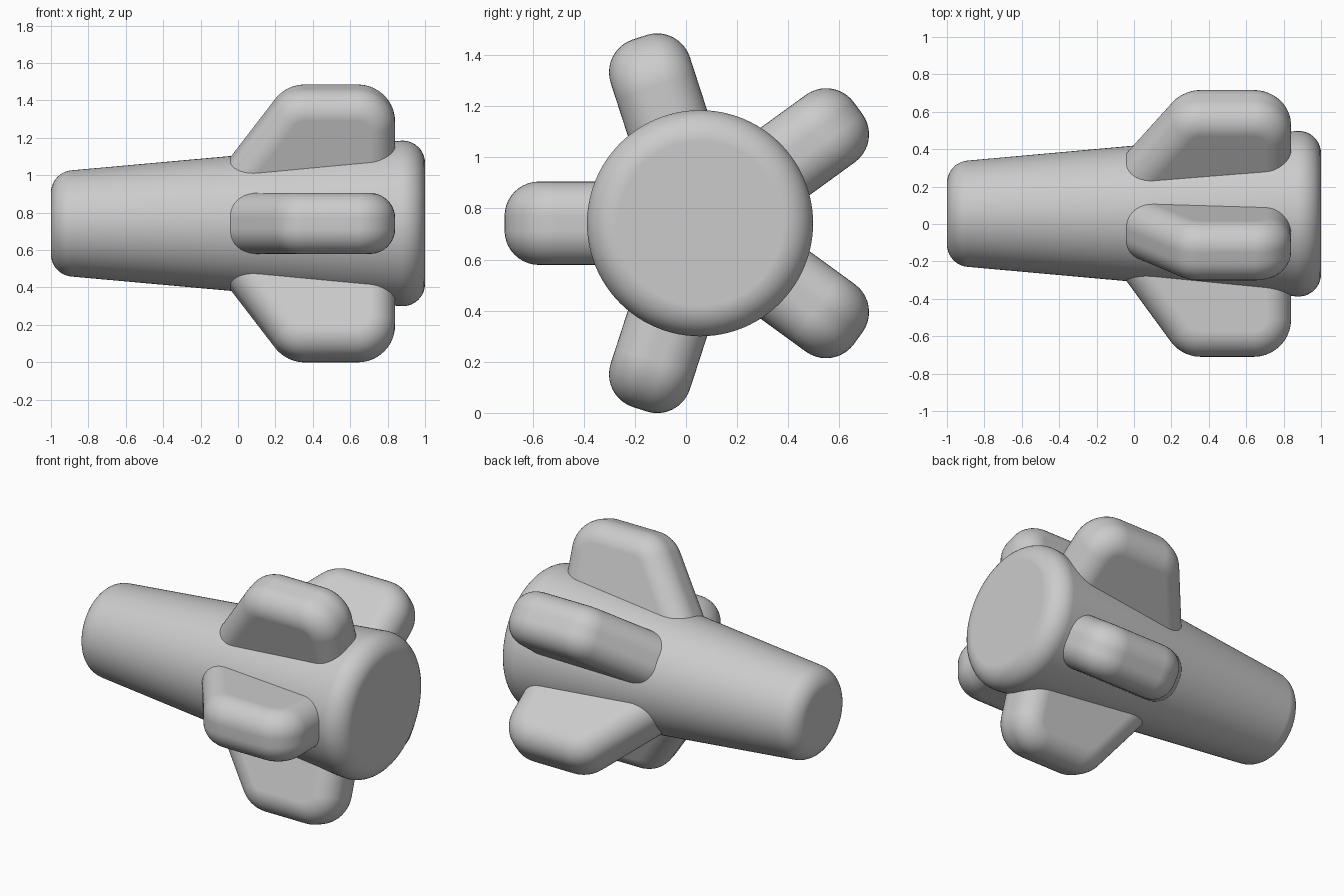
import bpy, bmesh
from math import sin, cos, pi, radians, atan2
from mathutils import Vector

if "Cube" in bpy.data.objects:
    bpy.data.objects.remove(bpy.data.objects["Cube"])

AXIS = Vector((0, 0.055, 0.742))


def rounded(poly, R, inset=0.0, n=10):
    """Counter-clockwise polygon with corners of radius R, shrunk by inset; one arc per corner."""
    pts = [Vector(p) for p in poly]
    arcs = []
    for i, p in enumerate(pts):
        e1 = (p - pts[i - 1]).normalized()
        e2 = (pts[(i + 1) % len(pts)] - p).normalized()
        n1, n2 = Vector((e1.y, -e1.x)), Vector((e2.y, -e2.x))
        c = p - (n1 + n2) * R / (1 + n1.dot(n2))
        a1 = atan2(n1.y, n1.x)
        turn = (atan2(n2.y, n2.x) - a1) % (2 * pi)
        arcs.append([c + (R - inset) * Vector((cos(a1 + turn * k / n), sin(a1 + turn * k / n)))
                     for k in range(n + 1)])
    return arcs


def loft(name, rings):
    """Skin closed rings into a solid with flat end caps."""
    bm = bmesh.new()
    loops = [[bm.verts.new(p) for p in ring] for ring in rings]
    for a, b in zip(loops, loops[1:]):
        for i in range(len(a)):
            j = (i + 1) % len(a)
            bm.faces.new((a[i], a[j], b[j], b[i]))
    bm.faces.new(loops[0])
    bm.faces.new(loops[-1])
    bmesh.ops.recalc_face_normals(bm, faces=bm.faces)
    mesh = bpy.data.meshes.new(name)
    bm.to_mesh(mesh)
    bm.free()
    return mesh


def place(name, mesh, angle=0.0):
    ob = bpy.data.objects.new(name, mesh)
    bpy.context.collection.objects.link(ob)
    ob.location = AXIS
    ob.rotation_euler.x = angle
    ob.modifiers.new("face_normals", 'WEIGHTED_NORMAL')
    return ob


# Tapered body: rounded profile revolved around x
arcs = rounded([(-1, 0), (1, 0), (1, 0.454), (-1, 0.274)], 0.12)
profile = arcs[2] + arcs[3]
SIDES = 96
body_mesh = loft("body", [[(p.x, p.y * cos(2 * pi * k / SIDES), p.y * sin(2 * pi * k / SIDES))
                           for k in range(SIDES)] for p in profile])
parts = [place("body", body_mesh)]

# Fin: swept profile with softly rounded rims on both sides
OUTLINE = [(-0.34, -0.05), (0.84, -0.05), (0.84, 0.765), (0.256, 0.765)]
HALF, RIM, STEPS = 0.163, 0.135, 10
levels = [(-1, pi / 2 * (1 - k / STEPS)) for k in range(STEPS + 1)]
levels += [(1, pi / 2 * k / STEPS) for k in range(STEPS + 1)]
rings = []
for side, a in levels:
    t = side * (HALF - RIM + RIM * sin(a))
    if a == 0:
        t = side * (HALF - RIM)
    outline = sum(rounded(OUTLINE, 0.2, RIM * (1 - cos(a))), [])
    rings.append([(p.x, t, p.y) for p in outline])
fin_mesh = loft("fin", rings)

# Five fins spaced evenly around the body
for k in range(5):
    parts.append(place(f"fin_{k + 1}", fin_mesh, radians(90 + 72 * k)))

for mesh in (body_mesh, fin_mesh):
    mesh.shade_smooth()
